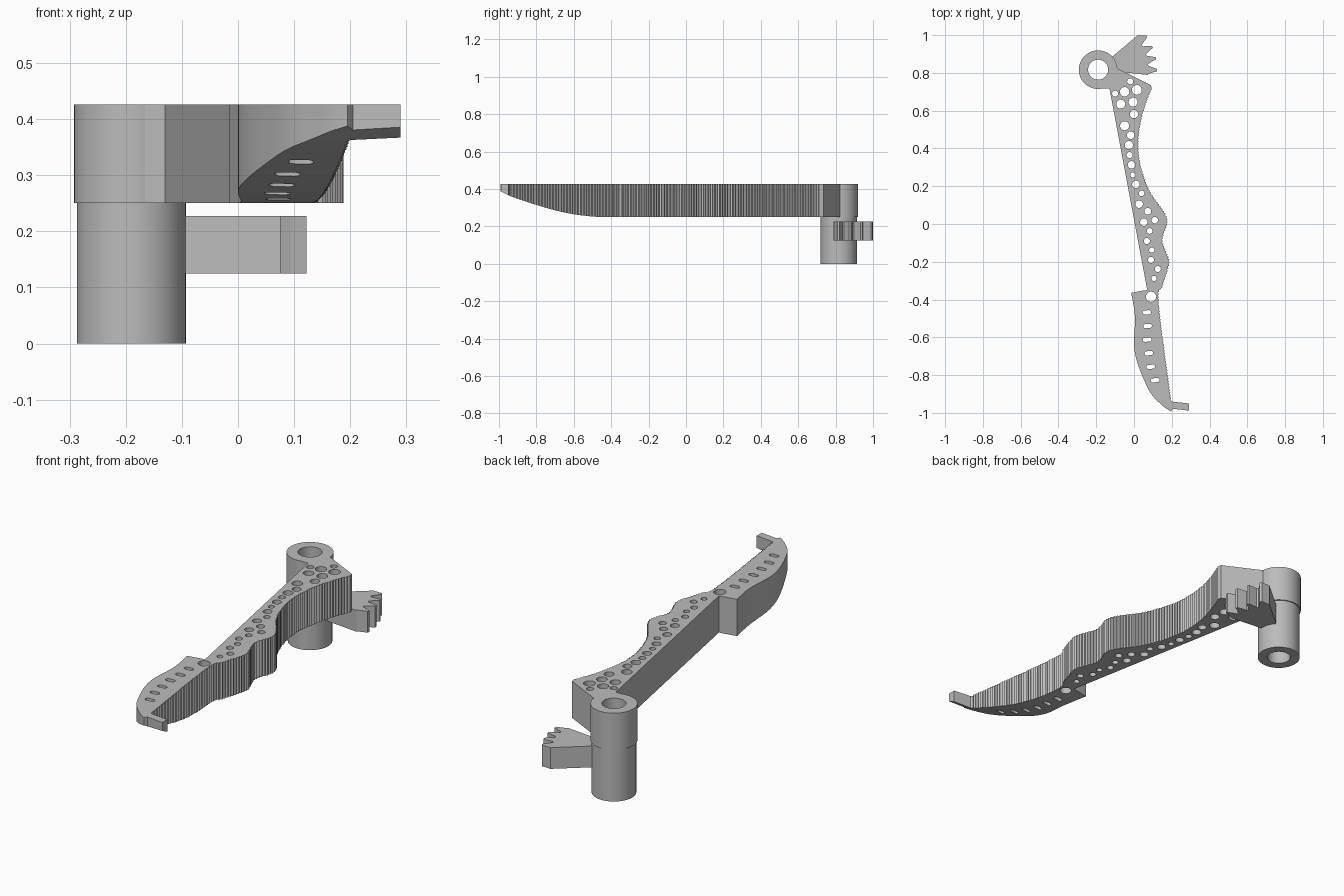
import bpy, bmesh, math
from mathutils import Vector

if "Cube" in bpy.data.objects:
    bpy.data.objects.remove(bpy.data.objects["Cube"], do_unlink=True)

TOP, BASE = 0.426, 0.25
HUB = Vector((-0.19, 0.817))

grey = bpy.data.materials.new("plain_grey")
grey.use_nodes = True
grey.diffuse_color = (0.5, 0.5, 0.5, 1)
grey.node_tree.nodes["Principled BSDF"].inputs["Base Color"].default_value = (0.5, 0.5, 0.5, 1)


def finish(bm, name):
    bmesh.ops.recalc_face_normals(bm, faces=bm.faces)
    mesh = bpy.data.meshes.new(name)
    bm.to_mesh(mesh)
    bm.free()
    mesh.materials.append(grey)
    obj = bpy.data.objects.new(name, mesh)
    bpy.context.collection.objects.link(obj)
    return obj


def add_prism(bm, outline, start, depth):
    """Closed 3D outline swept along the depth vector."""
    face = bm.faces.new([bm.verts.new(Vector(p) + start) for p in outline])
    swept = bmesh.ops.extrude_face_region(bm, geom=[face])["geom"]
    verts = [g for g in swept if isinstance(g, bmesh.types.BMVert)]
    bmesh.ops.translate(bm, verts=verts, vec=depth)


def add_slab(bm, outline, low, high):
    flat = [(p[0], p[1], 0) for p in outline]
    add_prism(bm, flat, Vector((0, 0, low)), Vector((0, 0, high - low)))


def polar(radius, degrees, center=HUB):
    a = math.radians(degrees)
    return Vector((center[0] + radius * math.cos(a), center[1] + radius * math.sin(a)))


def smooth_path(points, steps=12):
    """Catmull-Rom curve through the points."""
    pts = [Vector(p) for p in points]
    pts = [pts[0]] + pts + [pts[-1]]
    path = []
    for a, b, c, d in zip(pts, pts[1:], pts[2:], pts[3:]):
        for i in range(steps):
            t = i / steps
            path.append(0.5 * (2 * b + (c - a) * t + (2 * a - 5 * b + 4 * c - d) * t ** 2
                               + (3 * b - a - 3 * c + d) * t ** 3))
    return path + [pts[-1]]


def resample(path, spacing):
    result, travelled = [path[0]], 0.0
    for a, b in zip(path, path[1:]):
        length = (b - a).length
        while travelled + length >= spacing:
            a = a.lerp(b, (spacing - travelled) / length)
            result.append(a)
            length = (b - a).length
            travelled = 0.0
        travelled += length
    return result


def subtract(obj, cutter):
    cutter.hide_render = True
    mod = obj.modifiers.new("cut", "BOOLEAN")
    mod.operation, mod.solver, mod.object = "DIFFERENCE", "EXACT", cutter
    bpy.context.view_layer.objects.active = obj
    bpy.ops.object.modifier_apply(modifier=mod.name)
    bpy.data.objects.remove(cutter, do_unlink=True)


def smooth(obj):
    bpy.ops.object.select_all(action="DESELECT")
    obj.select_set(True)
    bpy.context.view_layer.objects.active = obj
    bpy.ops.object.shade_smooth_by_angle(angle=math.radians(30))


def tube(name, outer, inner, low, high, sides=64):
    bm = bmesh.new()
    rings = [[bm.verts.new((*polar(r, 360 * i / sides), z)) for i in range(sides)]
             for r, z in ((outer, low), (outer, high), (inner, high), (inner, low))]
    for ring, after in zip(rings, rings[1:] + rings[:1]):
        for i in range(sides):
            j = (i + 1) % sides
            bm.faces.new((ring[i], ring[j], after[j], after[i]))
    smooth(finish(bm, name))


# Pivot: wide collar over a slimmer sleeve
tube("pivot_collar", 0.102, 0.053, BASE, TOP)
tube("pivot_sleeve", 0.097, 0.053, 0, BASE)

# Gear sector on the sleeve
gear = [polar(0.092, a) for a in (-6, 20, 43)] + [polar(0.277, 41)]
for k in range(4):
    tip = 34.5 - 11.6 * k
    gear += [polar(0.312, tip + 1), polar(0.312, tip - 1.2),
             polar(0.285, tip - 3), polar(0.265, tip - 5)]
    if k < 3:
        gear.append(polar(0.268, tip - 7))
gear.append(polar(0.267, -6))
bm = bmesh.new()
add_slab(bm, gear, 0.125, 0.227)
finish(bm, "gear_sector")

# Arm outline: plain back edge, hooked tip, finely serrated front edge
blade_back = smooth_path([(-0.015, -0.365), (0.005, -0.49), (0, -0.635), (0.015, -0.725),
                          (0.055, -0.83), (0.095, -0.905), (0.155, -0.965), (0.195, -0.992)], 6)
hook = [(0.205, -0.978), (0.29, -0.988), (0.29, -0.95), (0.2, -0.94)]
wave = smooth_path([(0.195, -0.93), (0.13, -0.42), (0.15, -0.33), (0.178, -0.24),
                    (0.185, -0.195), (0.17, -0.15), (0.15, -0.095), (0.155, -0.055),
                    (0.174, 0), (0.17, 0.04), (0.14, 0.09), (0.09, 0.16), (0.055, 0.24),
                    (0.027, 0.345), (0.023, 0.45), (0.038, 0.555), (0.063, 0.64), (0.092, 0.715)])
edge = resample(wave, 0.0075)
serrated = []
for i, p in enumerate(edge):
    d = (edge[min(i + 1, len(edge) - 1)] - edge[max(i - 1, 0)]).normalized()
    serrated.append(p + Vector((d.y, -d.x)) * (0.003 if i % 2 else -0.003))
root = [(0.09, 0.735), (0, 0.78)] + [polar(0.099, a) for a in (5, -20, -45, -70, -88)]
arm_outline = ([(-0.13, 0.718), (0.07, -0.35), (0.05, -0.352)] + blade_back + hook
               + serrated + root)
bm = bmesh.new()
add_slab(bm, arm_outline, BASE, TOP)
arm = finish(bm, "arm")

# Curved underside rising to the tip
belly = smooth_path([(-1.02, 0.402), (-0.95, 0.367), (-0.9, 0.348), (-0.8, 0.315),
                     (-0.7, 0.286), (-0.6, 0.265), (-0.5, 0.253), (-0.42, 0.2485)], 4)
section = [(0, p.x, p.y) for p in belly] + [(0, -0.42, 0.1), (0, -1.02, 0.1)]
bm = bmesh.new()
add_prism(bm, section, Vector((-0.5, 0, 0)), Vector((1, 0, 0)))
subtract(arm, finish(bm, "belly_cutter"))

# Round lightening holes (x, y, radius) and slots in the blade (x, y)
holes = [(0.015, 0.71, 0.026), (-0.05, 0.7, 0.025), (-0.02, 0.755, 0.016), (-0.1, 0.69, 0.016),
         (-0.005, 0.645, 0.024), (-0.07, 0.635, 0.024), (0, 0.582, 0.022), (-0.05, 0.52, 0.024),
         (-0.018, 0.47, 0.02), (-0.027, 0.418, 0.022), (-0.023, 0.365, 0.016),
         (-0.013, 0.313, 0.02), (-0.005, 0.26, 0.014), (0.01, 0.21, 0.02), (0.04, 0.162, 0.015),
         (0.027, 0.105, 0.02), (0.073, 0.067, 0.018), (0.052, 0.01, 0.02), (0.11, 0.02, 0.017),
         (0.083, -0.037, 0.015), (0.068, -0.09, 0.016), (0.094, -0.138, 0.014),
         (0.09, -0.19, 0.016), (0.126, -0.238, 0.016), (0.106, -0.288, 0.014),
         (0.09, -0.385, 0.027)]
slots = [(0.068, -0.468), (0.072, -0.54), (0.07, -0.612), (0.078, -0.684),
         (0.088, -0.756), (0.112, -0.827)]
bm = bmesh.new()
for x, y, r in holes:
    add_slab(bm, [polar(r, 15 * i, (x, y)) for i in range(24)], 0.1, 0.6)
for x, y in slots:
    capsule = []
    for side in (1, -1):
        capsule += [polar(0.011, 90 - 90 * side - 90 + 22.5 * i, (x + side * 0.012, y + side * 0.001))
                    for i in range(9)]
    add_slab(bm, capsule, 0.1, 0.6)
subtract(arm, finish(bm, "hole_cutter"))
smooth(arm)
